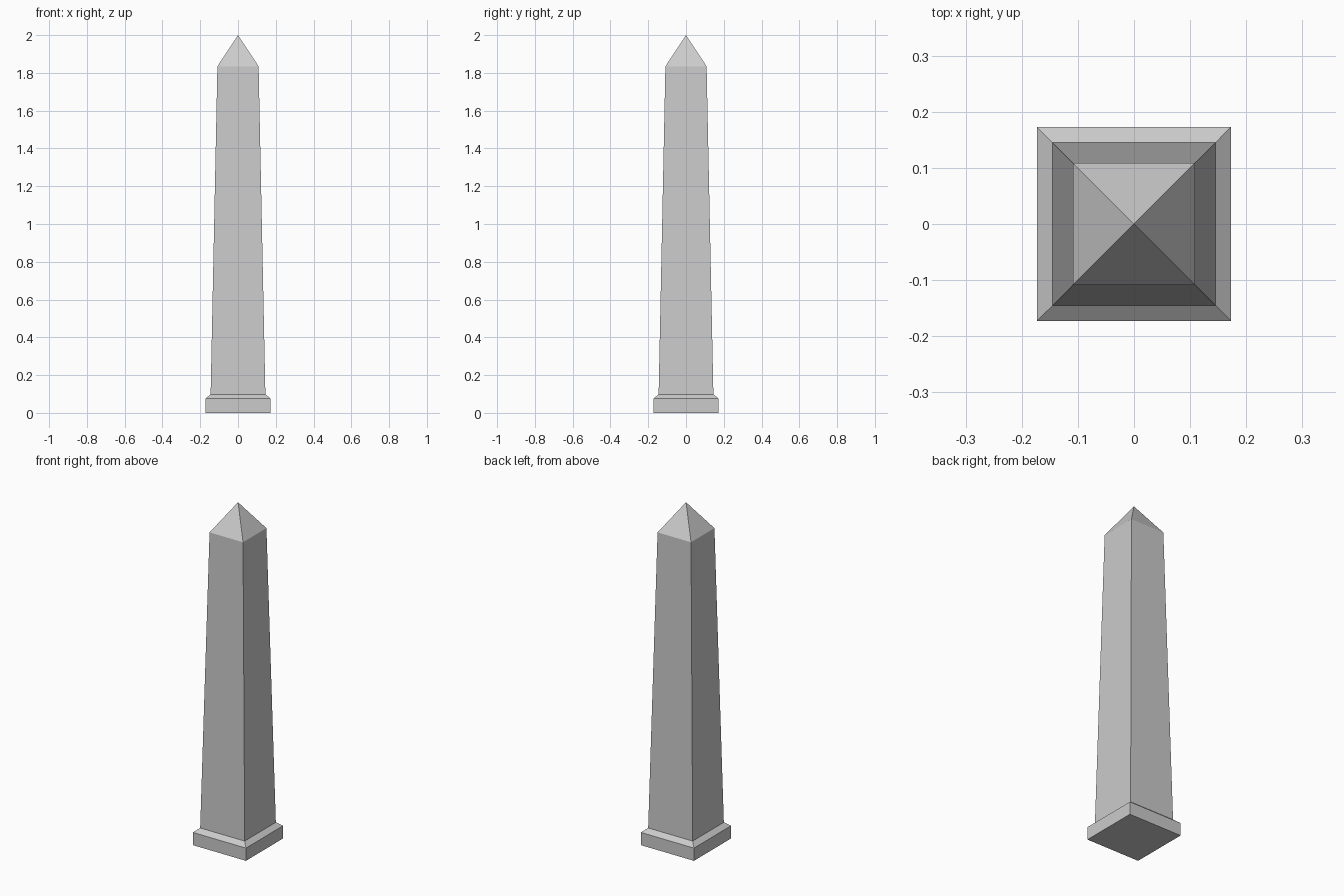
import bpy, bmesh

if "Cube" in bpy.data.objects:
    bpy.data.objects.remove(bpy.data.objects["Cube"])

# (half width, height) of each square section, bottom to top
SECTIONS = [(0.173, 0.0), (0.173, 0.075), (0.145, 0.098), (0.109, 1.835)]
APEX = 2.0

bm = bmesh.new()
rings = [[bm.verts.new((sx * w, sy * w, z))
          for sx, sy in ((-1, -1), (1, -1), (1, 1), (-1, 1))]
         for w, z in SECTIONS]
tip = bm.verts.new((0, 0, APEX))

# underside
bm.faces.new(rings[0][::-1])
for i in range(4):
    j = (i + 1) % 4
    # plinth, sloped ledge and tapering shaft
    for low, high in zip(rings, rings[1:]):
        bm.faces.new((low[i], low[j], high[j], high[i]))
    # pyramid cap
    bm.faces.new((rings[-1][i], rings[-1][j], tip))

mesh = bpy.data.meshes.new("obelisk")
bm.to_mesh(mesh)
bm.free()
bpy.context.collection.objects.link(bpy.data.objects.new("obelisk", mesh))
